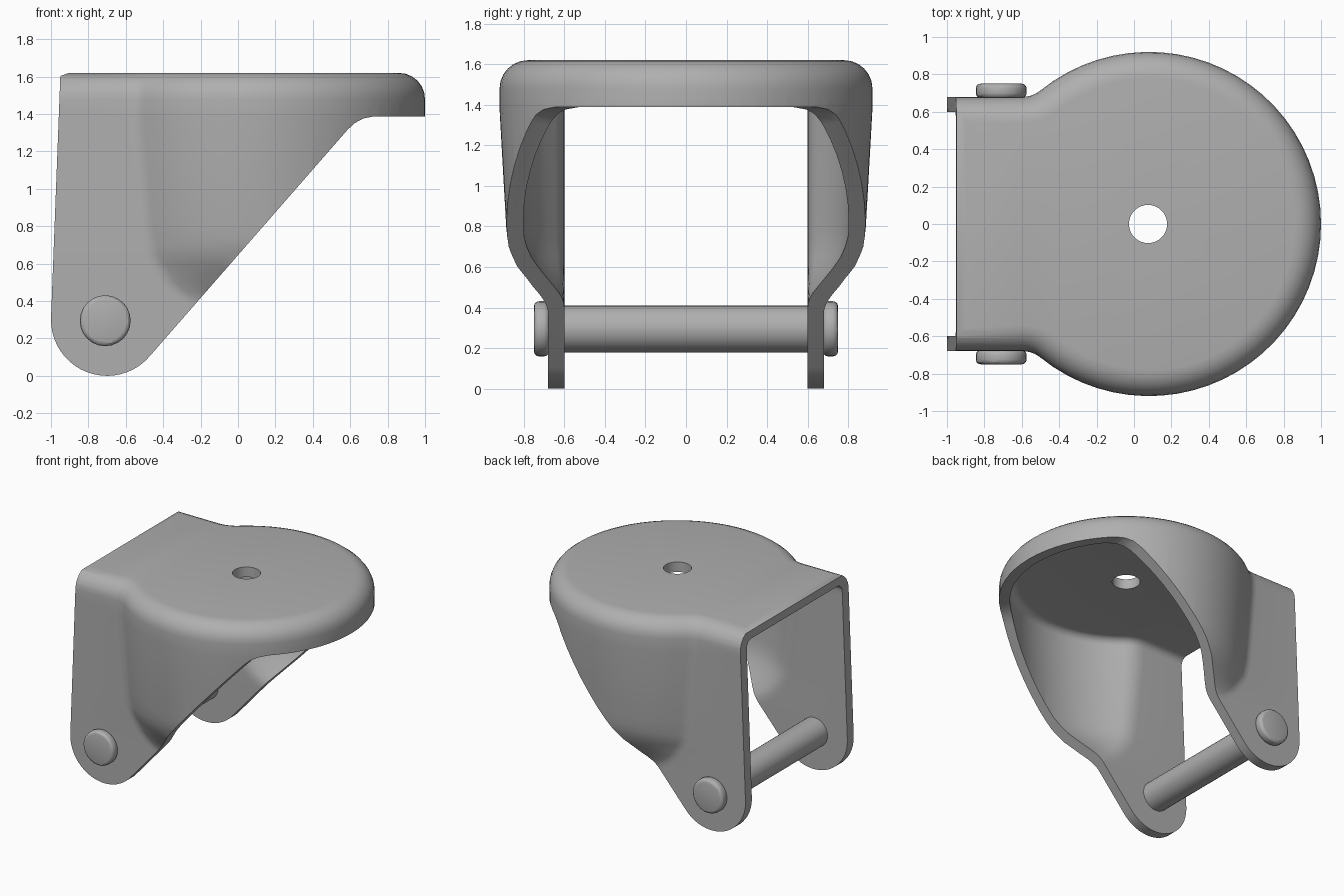
import bpy, bmesh, math
from mathutils import Vector

if "Cube" in bpy.data.objects:
    bpy.data.objects.remove(bpy.data.objects["Cube"])

CX, R0, H, F, T = 0.08, 0.92, 0.68, 0.15, 0.08   # disc centre/radius, neck half width, fillet, thickness

steel = bpy.data.materials.new("grey steel")
steel.diffuse_color = (0.43, 0.43, 0.43, 1)
steel.use_nodes = True
steel.node_tree.nodes["Principled BSDF"].inputs["Base Color"].default_value = steel.diffuse_color


def make(name, bm):
    bmesh.ops.recalc_face_normals(bm, faces=bm.faces)
    me = bpy.data.meshes.new(name)
    bm.to_mesh(me)
    bm.free()
    ob = bpy.data.objects.new(name, me)
    bpy.context.collection.objects.link(ob)
    me.materials.append(steel)
    return ob


def activate(ob):
    bpy.ops.object.select_all(action='DESELECT')
    ob.select_set(True)
    bpy.context.view_layer.objects.active = ob


def lerp(table, z):
    if z <= table[0][0]:
        return table[0][1]
    for (a, va), (b, vb) in zip(table, table[1:]):
        if z <= b:
            return va + (vb - va) * (z - a) / (b - a)
    return table[-1][1]


# how far the side bulge stands out, how far it slides forward, and its draft
SWELL = [(0.36, 0), (0.40, 0.1), (0.45, 0.31), (0.5, 0.5), (0.6, 0.8), (0.7, 0.95), (0.8, 1)]
SLIDE = [(0.36, 0.27), (0.4, 0.22), (0.5, 0.12), (0.65, 0.03), (0.8, 0)]
RADIUS = [(0.8, 0.887), (1.38, R0)]


def ring(z, d, x0, lag):
    """Plan outline at height z, inset by d."""
    R, h, f = lerp(RADIUS, z) - d, H - d, F + d
    xf = CX - math.sqrt((R + f) ** 2 - (h + f) ** 2)
    a = math.atan2(h + f, xf - CX)
    pts = []
    for i in range(6):                                   # concave neck fillet
        t = -math.pi / 2 + (a - math.pi / 2) * i / 5 * 1.0
        t = -math.pi / 2 + (a - math.pi + math.pi / 2) * i / 5
        pts.append((xf + f * math.cos(t), h + f + f * math.sin(t)))
    n = 24
    for i in range(1, n + 1):                            # disc arc
        t = a * (1 - i / n)
        pts.append((CX + R * math.cos(t), R * math.sin(t)))
    s, dx = lerp(SWELL, z - lag), lerp(SLIDE, z - lag)
    pts = [(x + dx, h + (y - h) * s if y > h else y) for x, y in pts]
    pts = [(x0, h)] + pts
    pts += [(x, -y) for x, y in reversed(pts[:-1])]
    return [(x, y, z) for x, y in pts]


def shell(name, inset, x0, bottom, lag):
    zs = [bottom, 0.36, 0.4, 0.45, 0.5, 0.55, 0.6, 0.65, 0.7, 0.75, 0.8, 1.1, 1.38]
    rings = [(z, inset) for z in zs]
    r = 0.14 - inset                                     # rounded top rim
    for i in range(7):
        t = math.pi / 2 * i / 6
        rings.append((1.48 + r * math.sin(t), inset + r * (1 - math.cos(t))))
    bm = bmesh.new()
    vs = [[bm.verts.new(p) for p in ring(z, d, x0, lag)] for z, d in rings]
    for lo, hi in zip(vs, vs[1:]):
        for i in range(len(lo)):
            j = (i + 1) % len(lo)
            bm.faces.new((lo[i], lo[j], hi[j], hi[i]))
    bm.faces.new(vs[0])
    bm.faces.new(vs[-1])
    bmesh.ops.triangulate(bm, faces=bm.faces)
    return make(name, bm)


def cylinder(name, r, x, z, y0, y1, n):
    bm = bmesh.new()
    bmesh.ops.create_cone(bm, cap_ends=True, segments=n, radius1=r, radius2=r, depth=y1 - y0)
    for v in bm.verts:
        v.co = Vector((x + v.co.x, (y0 + y1) / 2 + v.co.z, z + v.co.y))
    return make(name, bm)


def boolean(ob, cutter, op):
    m = ob.modifiers.new("cut", 'BOOLEAN')
    m.object, m.operation, m.solver = cutter, op, 'EXACT'
    activate(ob)
    bpy.ops.object.modifier_apply(modifier=m.name)
    bpy.data.objects.remove(cutter, do_unlink=True)


def smooth(ob):
    activate(ob)
    bpy.ops.object.shade_smooth_by_angle(angle=math.radians(30))


# fork bracket: hollow shell
bracket = shell("fork_bracket", 0, -1.1, -0.1, 0)
boolean(bracket, shell("hollow_cutter", T, -1.3, -0.3, 0.03), 'DIFFERENCE')

# side profile trims legs, slanted edge and front lip
prof = [(-0.95, 1.603), (-0.85, 1.64), (1.2, 1.64), (1.2, 1.388), (0.73, 1.388), (0.67, 1.376),
        (0.625, 1.352), (0.585, 1.315)]
for i in range(21):
    t = math.radians(-40.5 - (180 - 40.5) * i / 20)
    prof.append((-0.7 + 0.3 * math.cos(t), 0.3 + 0.3 * math.sin(t)))
bm = bmesh.new()
face = bm.faces.new([bm.verts.new((x, -1.2, z)) for x, z in prof])
ext = bmesh.ops.extrude_face_region(bm, geom=[face])
for v in ext["geom"]:
    if isinstance(v, bmesh.types.BMVert):
        v.co.y = 1.2
if not face.is_valid or len([f for f in bm.faces if all(abs(v.co.y + 1.2) < 1e-6 for v in f.verts)]) == 0:
    bm.faces.new([v for v in bm.verts if v.co.y < 0])
boolean(bracket, make("profile_cutter", bm), 'INTERSECT')

# bolt hole in the top plate
bm = bmesh.new()
bmesh.ops.create_cone(bm, cap_ends=True, segments=32, radius1=0.102, radius2=0.102, depth=1)
for v in bm.verts:
    v.co += Vector((0.075, 0, 1.6))
boolean(bracket, make("hole_cutter", bm), 'DIFFERENCE')
smooth(bracket)

# axle pin and its two rounded heads
smooth(cylinder("axle_pin", 0.116, -0.71, 0.295, -0.64, 0.64, 24))
for side, y0 in (("front", -0.75), ("back", 0.675)):
    head = cylinder("pin_head_" + side, 0.136, -0.71, 0.295, y0, y0 + 0.075, 24)
    b = head.modifiers.new("round", 'BEVEL')
    b.width, b.segments, b.limit_method = 0.025, 3, 'ANGLE'
    activate(head)
    bpy.ops.object.modifier_apply(modifier=b.name)
    smooth(head)
